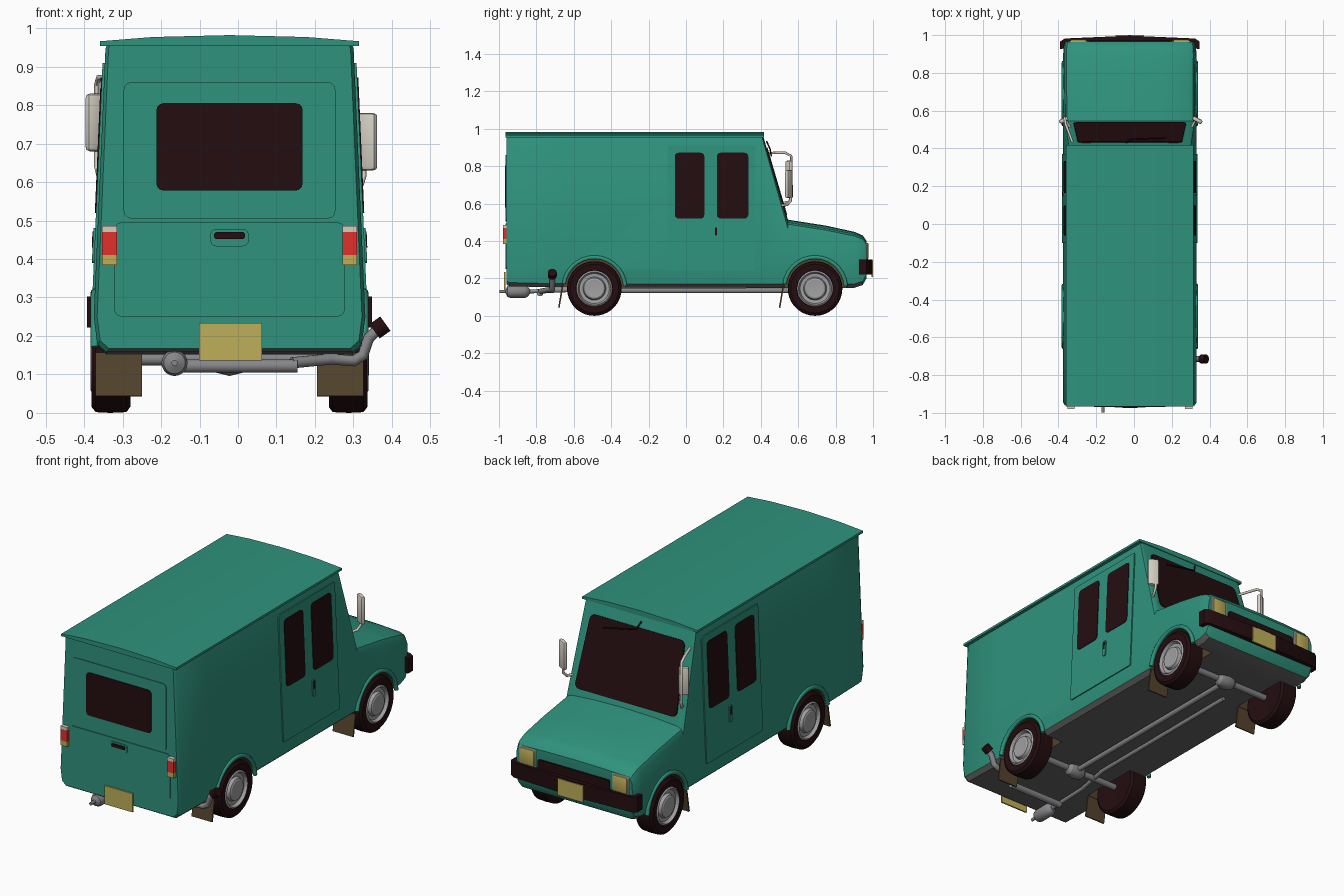
import bpy, bmesh, math
from mathutils import Matrix, Vector

if "Cube" in bpy.data.objects:
    bpy.data.objects.remove(bpy.data.objects["Cube"])

CX = -0.022                       # body centre line
AXLES = {"rear": -0.49, "front": 0.69}
AZ, WELL = 0.148, 0.165           # axle height, wheel well radius


def material(name, r, g, b):
    m = bpy.data.materials.new(name)
    m.diffuse_color = (r, g, b, 1)
    m.use_nodes = True
    m.node_tree.nodes["Principled BSDF"].inputs["Base Color"].default_value = m.diffuse_color
    return m


TEAL = material("teal paint", 0.028, 0.29, 0.205)
DARK = material("dark glass and rubber", 0.017, 0.004, 0.005)
BROWN = material("brown rubber", 0.085, 0.055, 0.025)
YELLOW = material("yellow", 0.52, 0.43, 0.10)
RED = material("red lens", 0.75, 0.03, 0.025)
CREAM = material("cream mirror", 0.66, 0.62, 0.54)
METAL = material("grey metal", 0.24, 0.24, 0.25)
HUB = material("light grey hub", 0.36, 0.36, 0.37)
UNDER = material("underside grey", 0.13, 0.13, 0.135)


def finish(bm, name, *mats):
    bmesh.ops.recalc_face_normals(bm, faces=bm.faces)
    me = bpy.data.meshes.new(name)
    bm.to_mesh(me)
    bm.free()
    ob = bpy.data.objects.new(name, me)
    bpy.context.collection.objects.link(ob)
    for m in mats:
        me.materials.append(m)
    activate(ob)
    bpy.ops.object.shade_smooth_by_angle(angle=math.radians(32))
    return ob


def activate(ob):
    bpy.ops.object.select_all(action='DESELECT')
    ob.select_set(True)
    bpy.context.view_layer.objects.active = ob


def loft(name, rings, *mats, tri=False):
    bm = bmesh.new()
    vs = [[bm.verts.new(p) for p in ring] for ring in rings]
    n = len(vs[0])
    for a, b in zip(vs, vs[1:]):
        for i in range(n):
            bm.faces.new((a[i], a[(i + 1) % n], b[(i + 1) % n], b[i]))
    bm.faces.new(vs[0])
    bm.faces.new(vs[-1])
    if tri:
        bmesh.ops.triangulate(bm, faces=bm.faces)
    return finish(bm, name, *mats)


def box(name, c, size, mat, bevel=0.0, rot=(0, 0, 0)):
    bm = bmesh.new()
    bmesh.ops.create_cube(bm, size=1)
    bmesh.ops.scale(bm, vec=size, verts=bm.verts)
    if bevel:
        bmesh.ops.bevel(bm, geom=bm.edges[:], offset=bevel, segments=2, profile=0.5, affect='EDGES')
    for ang, ax in zip(rot, 'XYZ'):
        bmesh.ops.rotate(bm, matrix=Matrix.Rotation(ang, 3, ax), verts=bm.verts)
    bmesh.ops.translate(bm, vec=c, verts=bm.verts)
    return finish(bm, name, mat)


def lathe(name, profile, mat, c, s=1, axis='X', segs=36):
    """Rings of (radius, distance along axis)."""
    rings = []
    for r, d in profile:
        ring = []
        for i in range(segs):
            a = 2 * math.pi * i / segs
            p = (s * d, r * math.cos(a), r * math.sin(a))
            if axis == 'Y':
                p = (p[1], p[0], p[2])
            ring.append(Vector(p) + Vector(c))
        rings.append(ring)
    return loft(name, rings, mat)


def pipe(name, pts, r, mat):
    cu = bpy.data.curves.new(name, 'CURVE')
    cu.dimensions, cu.bevel_depth, cu.bevel_resolution, cu.use_fill_caps = '3D', r, 3, True
    sp = cu.splines.new('POLY')
    sp.points.add(len(pts) - 1)
    for p, q in zip(sp.points, pts):
        p.co = (*q, 1)
    cu.materials.append(mat)
    ob = bpy.data.objects.new(name, cu)
    bpy.context.collection.objects.link(ob)
    activate(ob)
    bpy.ops.object.convert(target='MESH')
    bpy.ops.object.shade_smooth_by_angle(angle=math.radians(50))


def plate(name, u0, u1, v0, v1, r, d, mat, fn, rv=None):
    """Thin rounded rectangle placed on a surface by fn(u, v, depth)."""
    rv = rv or r
    uv = []
    for cu, cv, a0 in ((u1 - r, v1 - rv, 0), (u0 + r, v1 - rv, 90), (u0 + r, v0 + rv, 180), (u1 - r, v0 + rv, 270)):
        for k in range(4):
            a = math.radians(a0 + 30 * k)
            uv.append((cu + r * math.cos(a), cv + rv * math.sin(a)))
    return loft(name, [[fn(u, v, e) for u, v in uv] for e in (d - 0.008, d)], mat)


def w(z):
    """Half width of the body at height z."""
    return 0.353 - 0.0437 * (z - 0.25) if z > 0.25 else 0.340 + 0.13 * (z - 0.15)


def section(y, zb, zt, r, crown, sx=1.0):
    e = w(zt - r)
    half = [(w(zb) - 0.02, zb), (w(zb + 0.02), zb + 0.02), (w(0.25), 0.25), (e, zt - r),
            (e - 0.3 * r, zt - 0.3 * r), (e - r, zt), (0.5 * e, zt + 0.75 * crown)]
    pts = half + [(0, zt + crown)] + [(-x, z) for x, z in reversed(half)]
    return [(CX + sx * x, y, z) for x, z in pts]


# Body shell: cross-sections from tail to nose, then wheel wells cut out
body = loft("body", [section(*s) for s in (
    (-0.96, 0.168, 0.962, 0.015, 0.008, 0.975), (-0.945, 0.158, 0.962, 0.015, 0.008),
    (-0.70, 0.152, 0.962, 0.015, 0.008), (0.41, 0.150, 0.962, 0.02, 0.008),
    (0.545, 0.150, 0.500, 0.035, 0.014), (0.75, 0.150, 0.468, 0.035, 0.014),
    (0.90, 0.150, 0.437, 0.035, 0.012), (0.945, 0.165, 0.420, 0.035, 0.010, 0.99),
    (0.965, 0.20, 0.395, 0.035, 0.006, 0.97))], TEAL, BROWN, UNDER, tri=True)
for end, y in AXLES.items():
    for s in (1, -1):
        cut = lathe("well_cutter", [(WELL, 0.225), (WELL, 0.45)], BROWN, (CX, y, AZ), s)
        cut.hide_render = True
        m = body.modifiers.new("well", 'BOOLEAN')
        m.operation, m.solver, m.object = 'DIFFERENCE', 'EXACT', cut
        activate(body)
        bpy.ops.object.modifier_apply(modifier="well")
        bpy.data.objects.remove(cut)
for f in body.data.polygons:
    c, n = f.center, f.normal
    f.material_index = 0
    near = any(math.hypot(c.y - y, c.z - AZ) < WELL + 0.004 for y in AXLES.values())
    if near and c.z > 0.153 and (abs(n.x) < 0.3 or abs(c.x - CX) < 0.24):
        f.material_index = 1
    elif n.z < -0.6 and c.z < 0.2:
        f.material_index = 2
activate(body)
bpy.ops.object.shade_smooth_by_angle(angle=math.radians(32))

# Roof with overhanging gutter lip
top = [(-0.337, 0.954), (0.337, 0.954), (0.337, 0.966), (0.2, 0.977), (0, 0.982), (-0.2, 0.977), (-0.337, 0.966)]
loft("roof", [[(CX + x, y, z) for x, z in top] for y in (-0.966, 0.418)], TEAL)


# Surface maps for plates
def side(s):
    return lambda u, v, d: (CX + s * (w(v) + d), u, v)


def rear(u, v, d):
    return (CX + u, -0.96 - d, v)


def screen(u, v, d):
    return (CX + u * (1.02 - 0.1 * v), 0.545 - 0.135 * v + 0.96 * d, 0.502 + 0.46 * v + 0.28 * d)


def nose(u, v, d):
    return (CX + u, 0.965 + d, v)


# Windscreen and wiper
plate("windscreen", -0.295, 0.295, 0.08, 0.86, 0.03, 0.007, DARK, screen, 0.05)
pipe("wiper", [screen(-0.02, 0.93, 0.012), screen(0.0, 0.84, 0.018), screen(0.2, 0.76, 0.014)], 0.004, DARK)

# Side doors, windows and handles, wheel arches, wheels and flaps on both sides
for s, nm in ((1, "right"), (-1, "left")):
    f = side(s)
    plate(nm + "_door", -0.10, 0.37, 0.245, 0.91, 0.008, 0.006, TEAL, f)
    plate(nm + "_door_window_rear", -0.06, 0.098, 0.52, 0.872, 0.02, 0.009, DARK, f)
    plate(nm + "_door_window_front", 0.165, 0.333, 0.52, 0.872, 0.02, 0.009, DARK, f)
    plate(nm + "_door_handle", 0.15, 0.173, 0.39, 0.48, 0.01, 0.011, TEAL, f)
    plate(nm + "_door_latch", 0.156, 0.167, 0.43, 0.472, 0.004, 0.013, DARK, f)
    for end, y in AXLES.items():
        tag = f"{end}_{nm}_"
        arc = [math.radians(a) for a in range(4, 177, 12)]
        pipe(tag + "arch", [(CX + s * 0.350, y + WELL * math.cos(a), AZ + WELL * math.sin(a)) for a in arc],
             0.011, TEAL)
        c = (CX, y, 0.146)
        lathe(tag + "tyre", [(0.09, 0.26), (0.13, 0.258), (0.144, 0.268), (0.146, 0.31), (0.144, 0.348),
                             (0.13, 0.359), (0.098, 0.357), (0.09, 0.34)], DARK, c, s)
        lathe(tag + "rim", [(0.092, 0.27), (0.096, 0.355), (0.088, 0.361), (0.08, 0.345), (0.062, 0.343),
                            (0.056, 0.358), (0.048, 0.362), (0.03, 0.36)], HUB, c, s)
        fy = y - 0.18
        box(tag + "mud_flap", (CX + s * 0.288, fy, 0.10), (0.12, 0.008, 0.115), BROWN, 0, (-0.17, 0, 0))

# Tail panels, rear window, handle and plate
plate("tail_upper_panel", -0.275, 0.275, 0.505, 0.86, 0.02, 0.004, TEAL, rear)
plate("tail_lower_panel", -0.30, 0.30, 0.25, 0.495, 0.02, 0.004, TEAL, rear)
plate("rear_window", -0.19, 0.19, 0.578, 0.805, 0.018, 0.008, DARK, rear)
plate("tail_handle", -0.05, 0.05, 0.433, 0.478, 0.015, 0.009, TEAL, rear)
plate("tail_handle_slot", -0.04, 0.04, 0.452, 0.47, 0.006, 0.013, DARK, rear)
box("rear_plate", (CX + 0.002, -0.968, 0.185), (0.164, 0.008, 0.098), YELLOW)

# Tail lights, headlights
for s, nm in ((1, "right"), (-1, "left")):
    x = CX + s * 0.312
    box(nm + "_tail_light", (x, -0.967, 0.44), (0.038, 0.024, 0.06), RED)
    box(nm + "_reverse_light", (x, -0.967, 0.478), (0.038, 0.024, 0.016), CREAM)
    box(nm + "_indicator", (x, -0.967, 0.397), (0.038, 0.024, 0.026), YELLOW)
    box(nm + "_headlight_frame", (CX + s * 0.272, 0.955, 0.345), (0.10, 0.03, 0.10), CREAM, 0.008)
    box(nm + "_headlight", (CX + s * 0.272, 0.965, 0.347), (0.084, 0.022, 0.084), YELLOW, 0.006)

# Grille, front bumper and front plate
plate("grille", -0.21, 0.21, 0.27, 0.35, 0.01, 0.008, DARK, nose)
loft("front_bumper", [[(CX + x, y, 0.222), (CX + x, y, 0.302), (CX + x, b, 0.302), (CX + x, b, 0.222)]
                      for x, y, b in ((-0.37, 0.965, 0.925), (-0.345, 0.982, 0.93), (0, 0.997, 0.95),
                                      (0.345, 0.982, 0.93), (0.37, 0.965, 0.925))], DARK)
box("front_plate", (CX, 0.996, 0.252), (0.15, 0.008, 0.088), YELLOW)

# Mirrors: tall bracket on the left, short stalk on the right
box("left_mirror", (-0.372, 0.55, 0.755), (0.052, 0.024, 0.15), CREAM, 0.011, (0, 0, 0.5))
pipe("left_mirror_bracket", [(-0.325, 0.43, 0.87), (-0.362, 0.53, 0.872), (-0.367, 0.562, 0.855), (-0.367, 0.565, 0.64),
                             (-0.36, 0.55, 0.61), (-0.335, 0.505, 0.60)], 0.007, CREAM)
box("right_mirror", (0.335, 0.55, 0.705), (0.058, 0.024, 0.15), CREAM, 0.011, (0, 0, -0.5))
pipe("right_mirror_stalk", [(0.325, 0.558, 0.70), (0.327, 0.56, 0.615), (0.32, 0.54, 0.593), (0.30, 0.50, 0.59)],
     0.007, CREAM)

# Axles, differentials and drive shaft
for end, y in AXLES.items():
    pipe(end + "_axle", [(CX - 0.29, y, 0.14), (CX + 0.29, y, 0.14)], 0.017, METAL)
    lathe(end + "_differential", [(0.01, -0.06), (0.032, -0.04), (0.042, 0), (0.032, 0.04), (0.01, 0.06)],
          METAL, (CX, y, 0.138), 1, 'X', 16)
pipe("drive_shaft", [(CX, -0.49, 0.135), (CX, 0.69, 0.135)], 0.014, METAL)

# Exhaust: silencers, long pipe and side outlet
lathe("rear_silencer", [(0.008, -0.998), (0.008, -0.965), (0.028, -0.955), (0.034, -0.94), (0.034, -0.86),
                        (0.026, -0.845), (0.012, -0.835)], METAL, (-0.165, 0, 0.13), 1, 'Y', 20)
pipe("exhaust_pipe", [(-0.165, -0.85, 0.13), (-0.165, -0.60, 0.138), (-0.13, -0.40, 0.14), (-0.13, 0.55, 0.14)],
     0.011, METAL)
pipe("cross_silencer", [(-0.165, -0.78, 0.122), (0.155, -0.78, 0.122)], 0.018, METAL)
pipe("side_exhaust", [(0.14, -0.78, 0.13), (0.24, -0.73, 0.14), (0.30, -0.715, 0.135), (0.325, -0.715, 0.15),
                      (0.34, -0.715, 0.195), (0.365, -0.715, 0.218)], 0.015, METAL)
pipe("side_exhaust_tip", [(0.355, -0.715, 0.212), (0.383, -0.715, 0.232)], 0.024, DARK)
